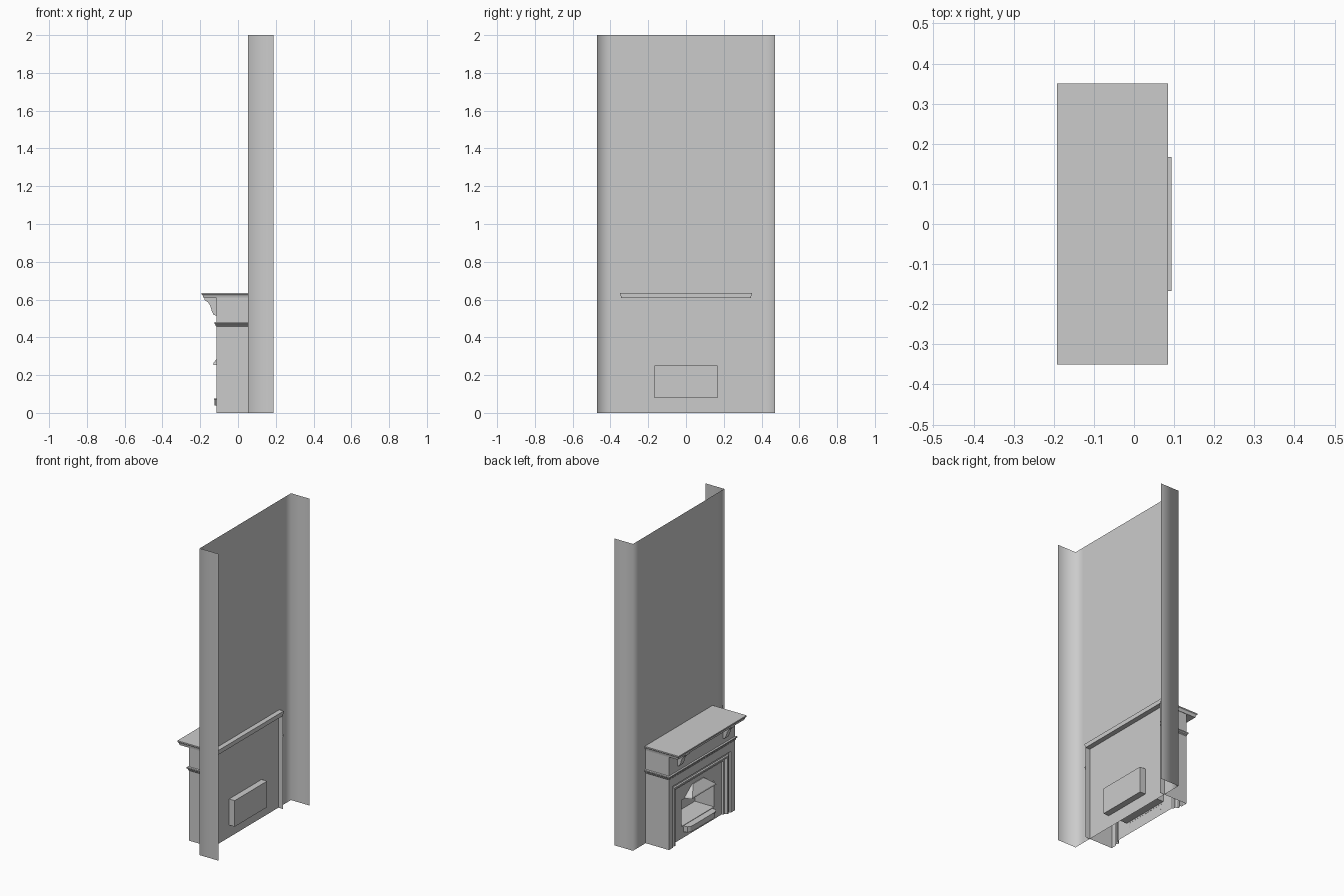
import bpy, bmesh

if "Cube" in bpy.data.objects:
    bpy.data.objects.remove(bpy.data.objects["Cube"])

def make(name, verts, faces, smooth=False):
    me = bpy.data.meshes.new(name)
    bm = bmesh.new()
    vs = [bm.verts.new(v) for v in verts]
    for f in faces:
        bm.faces.new([vs[i] for i in f])
    bmesh.ops.recalc_face_normals(bm, faces=bm.faces)
    bm.to_mesh(me)
    bm.free()
    for p in me.polygons:
        p.use_smooth = smooth
    ob = bpy.data.objects.new(name, me)
    bpy.context.collection.objects.link(ob)
    return ob

def skin(name, loops, closed=(), caps=(), smooth=False):
    """Bridge equal-sized loops; loops listed in 'closed' also join last to first point."""
    n = len(loops[0])
    faces = []
    for k in range(len(loops) - 1):
        for i in range(n if k in closed else n - 1):
            j = (i + 1) % n
            faces.append((k*n + i, k*n + j, (k+1)*n + j, (k+1)*n + i))
    for k in caps:
        faces.append(tuple(range(k*n, k*n + n)))
    return make(name, [p for l in loops for p in l], faces, smooth)

def arch(x, w, top, bottom=0.0):
    return [(x, -w, bottom), (x, -w, top), (x, w, top), (x, w, bottom)]

def plan(front, w, z, back=0.085):
    return [(back, -w, z), (front, -w, z), (front, w, z), (back, w, z)]

# chimney breast: open sheet with a return on each side
outline = [(0.187, -0.47), (0.053, -0.47), (0.053, -0.40),
           (0.053, 0.40), (0.053, 0.47), (0.187, 0.47)]
skin("chimney_breast", [[(x, y, z) for x, y in outline] for z in (0, 2)], smooth=True)

# surround: sides, front, stepped frame, iron plate and firebox in one skin
steps = [(-0.115, 0.300), (-0.105, 0.295), (-0.105, 0.285), (-0.112, 0.280),
         (-0.112, 0.270), (-0.095, 0.262), (-0.095, 0.250), (-0.085, 0.245)]
loops = [arch(0.085, 0.34, 0.61), arch(-0.115, 0.34, 0.61)]
loops += [arch(x, w, w + 0.10) for x, w in steps]
loops += [arch(-0.085, 0.167, 0.25, 0.08), arch(0.093, 0.167, 0.25, 0.08)]
last = len(loops) - 1
skin("fire_surround", loops, closed=(last - 2, last - 1), caps=(last,))

# moulding band below the frieze
skin("frieze_moulding", [plan(-0.115 - d, 0.34 + d, z) for d, z in
     ((0, 0.457), (0.004, 0.462), (0.004, 0.467), (0.010, 0.473), (0.010, 0.480), (0, 0.482))])

# mantel shelf with moulded edge
shelf = [(-0.181, 0.343, 0.607), (-0.184, 0.344, 0.614), (-0.187, 0.346, 0.622),
         (-0.192, 0.350, 0.627), (-0.192, 0.350, 0.635)]
skin("mantel_shelf", [plan(*s) for s in shelf], closed=range(4), caps=(0, 4))

# corbels under the shelf
corbel = [(-0.113, 0.609), (-0.178, 0.609), (-0.176, 0.597), (-0.158, 0.585),
          (-0.146, 0.565), (-0.139, 0.540), (-0.128, 0.518), (-0.113, 0.515)]
for name, yc in (("left_corbel", 0.235), ("right_corbel", -0.235)):
    skin(name, [[(x, yc + s, z) for x, z in corbel] for s in (-0.018, 0.018)],
         closed=(0,), caps=(0, 1))

# fire hood over the opening
hood = [[(-0.084, -0.135, 0.25), (-0.132, -0.125, 0.255), (-0.132, 0.125, 0.255), (-0.084, 0.135, 0.25)],
        [(-0.084, -0.13, 0.262), (-0.130, -0.12, 0.264), (-0.130, 0.12, 0.264), (-0.084, 0.13, 0.262)],
        [(-0.084, -0.06, 0.315), (-0.090, -0.055, 0.315), (-0.090, 0.055, 0.315), (-0.084, 0.06, 0.315)]]
skin("fire_hood", hood, caps=(2,))

# grate front: bowed bar with a flat lip
half = [(-0.084, 0.145), (-0.108, 0.140), (-0.119, 0.125), (-0.122, 0.10)]
bow = half + [(x, -y) for x, y in reversed(half)]
bar = skin("grate_bar", [[(x, y, z) for x, y in bow] for z in (0.038, 0.07)])
m = bar.modifiers.new("thickness", 'SOLIDIFY')
m.thickness = 0.005
m.offset = 0
skin("grate_lip", [[(x - 0.006 if x < -0.09 else x, y * 1.04, z) for x, y in bow]
     for z in (0.070, 0.077)], closed=(0,), caps=(0, 1))
